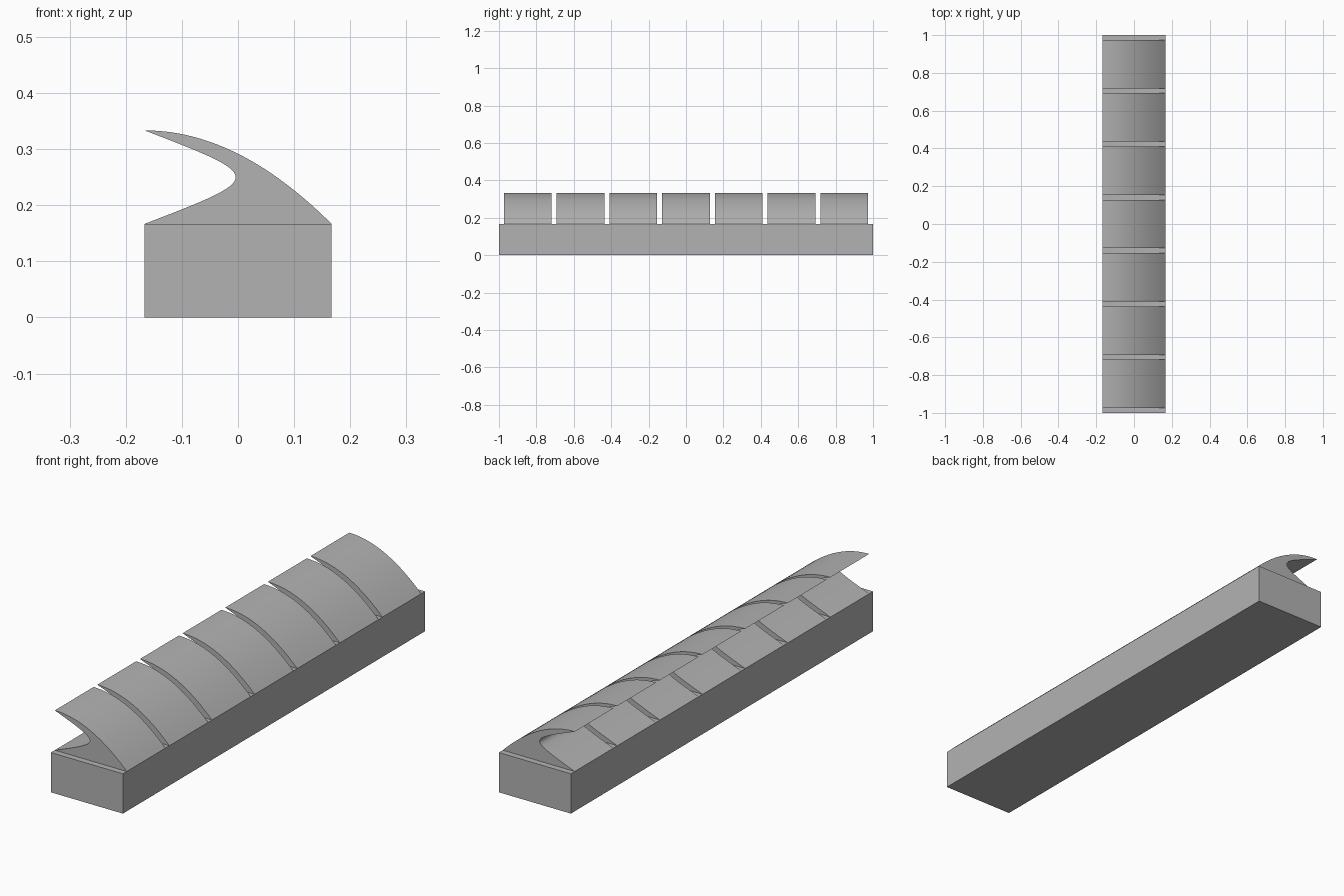
import bpy
import bmesh
import math
from mathutils import Vector

if "Cube" in bpy.data.objects:
    bpy.data.objects.remove(bpy.data.objects["Cube"])

HALF = 1 / 6            # half width, also the base height
TOP = 1 / 3             # height of the overhanging lip
COUNT = 7
LENGTH = 2 / 7.8        # length of one shell
GAP = LENGTH / 10

grey = bpy.data.materials.new("plain grey")
grey.diffuse_color = (0.45, 0.45, 0.45, 1)
grey.use_nodes = True
grey.node_tree.nodes["Principled BSDF"].inputs["Base Color"].default_value = grey.diffuse_color


def bezier(points, steps):
    """Sample a Bezier curve of any degree."""
    n = len(points) - 1
    return [sum((Vector(p) * (math.comb(n, i) * (k / steps) ** i * (1 - k / steps) ** (n - i))
                 for i, p in enumerate(points)), Vector((0, 0)))
            for k in range(steps + 1)]


def extrude_profile(name, profile, y0, y1):
    """Extrude an x-z outline along y into a closed solid."""
    bm = bmesh.new()
    face = bm.faces.new([bm.verts.new((p[0], y0, p[1])) for p in profile])
    result = bmesh.ops.extrude_face_region(bm, geom=[face], use_keep_orig=True)
    verts = [v for v in result["geom"] if isinstance(v, bmesh.types.BMVert)]
    bmesh.ops.translate(bm, verts=verts, vec=(0, y1 - y0, 0))
    bmesh.ops.recalc_face_normals(bm, faces=bm.faces[:])
    mesh = bpy.data.meshes.new(name)
    bm.to_mesh(mesh)
    bm.free()
    mesh.materials.append(grey)
    obj = bpy.data.objects.new(name, mesh)
    bpy.context.collection.objects.link(obj)
    return obj


# Rectangular base block
extrude_profile("base", [(-HALF, 0), (HALF, 0), (HALF, HALF), (-HALF, HALF)], -1, 1)

# Wave-shaped cross-section: domed back and hollow front
outer = bezier([(-HALF, TOP), (0, TOP), (HALF, HALF)], 28)
inner = bezier([(-HALF, HALF), (0.05, 0.25), (0.05, 0.25), (-HALF, TOP)], 32)
wave = outer + inner[:-1]

# Row of wave shells separated by narrow gaps
for i in range(COUNT):
    y = -1 + GAP + i * (LENGTH + GAP)
    shell = extrude_profile(f"wave_shell_{i + 1}", wave, y, y + LENGTH)
    bpy.ops.object.select_all(action="DESELECT")
    shell.select_set(True)
    bpy.context.view_layer.objects.active = shell
    bpy.ops.object.shade_smooth_by_angle(angle=math.radians(30))
